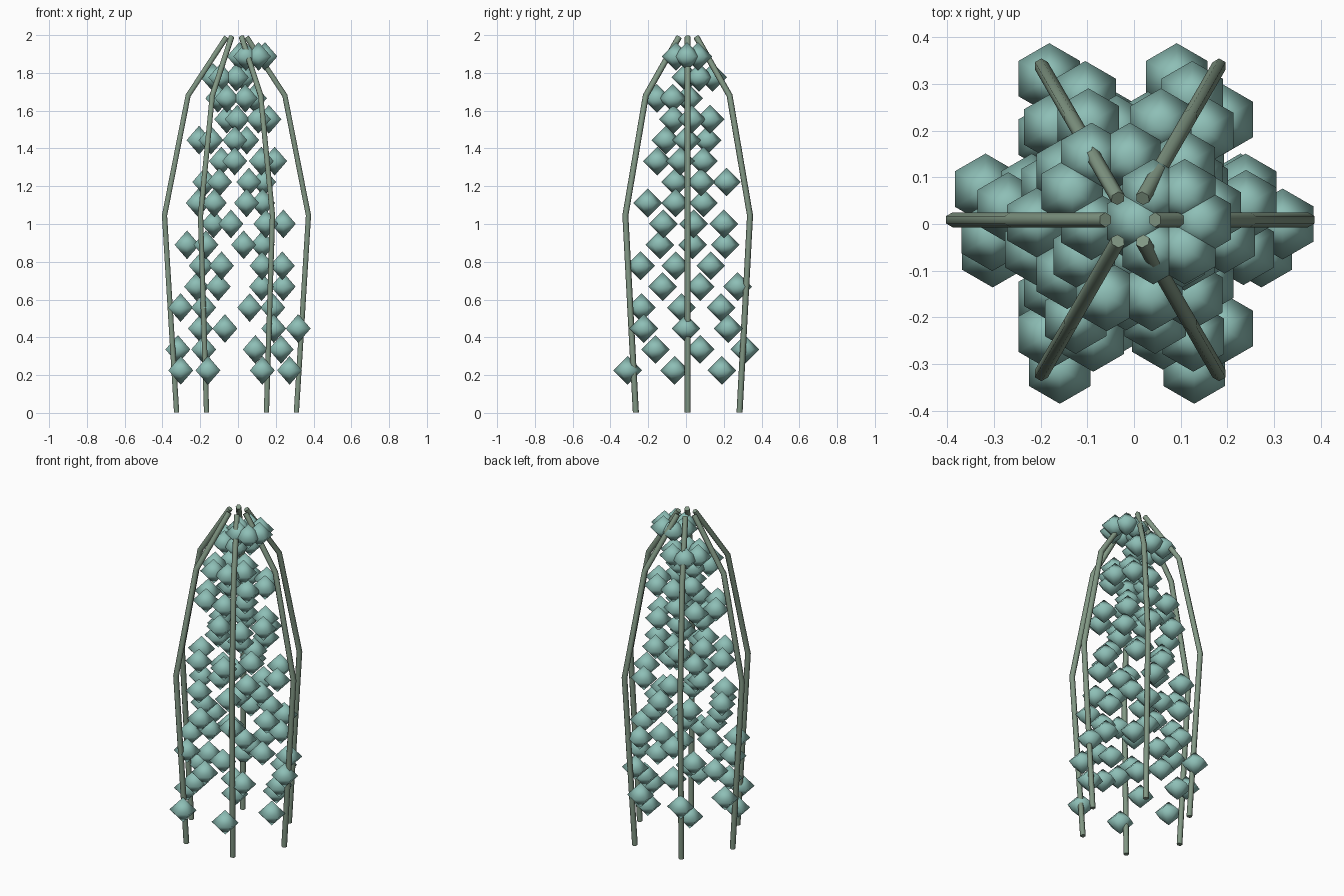
import bpy, bmesh
from math import cos, sin, radians
from mathutils import Matrix

if "Cube" in bpy.data.objects:
    bpy.data.objects.remove(bpy.data.objects["Cube"])


def material(name, rgb):
    m = bpy.data.materials.new(name)
    m.diffuse_color = (*rgb, 1)
    m.use_nodes = True
    m.node_tree.nodes["Principled BSDF"].inputs["Base Color"].default_value = m.diffuse_color
    return m


teal = material("blossom_teal", (0.27, 0.52, 0.47))
green = material("stem_green", (0.22, 0.31, 0.23))

# Arching stems: one bent profile (radius, height) repeated around the axis
CX, CY = -0.008, 0.009
PROFILE = [(0.317, 0.002), (0.381, 1.045), (0.256, 1.68), (0.053, 1.99)]
for k in range(6):
    a = radians(60 * k)
    curve = bpy.data.curves.new("stem_%d" % (k + 1), 'CURVE')
    curve.dimensions = '3D'
    curve.bevel_depth = 0.016
    curve.bevel_resolution = 1
    curve.use_fill_caps = True
    spline = curve.splines.new('POLY')
    spline.points.add(len(PROFILE) - 1)
    for p, (r, z) in zip(spline.points, PROFILE):
        p.co = (CX + r * cos(a), CY + r * sin(a), z, 1)
    curve.materials.append(green)
    stem = bpy.data.objects.new("stem_%d" % (k + 1), curve)
    bpy.context.collection.objects.link(stem)

# Hanging blossoms: rings of six that narrow upward, each ring drifting off axis
DRIFT = [(-.015, -.06), (-.045, .075), (.06, 0), (-.06, -.025),
         (.01, .075), (.02, -.055), (-.07, .035), (.055, .04),
         (-.04, -.055), (-.02, .08), (.053, -.03), (-.08, .003),
         (.052, .03), (-.01, -.07), (-.05, .07), (.075, .005)]
for i, (dx, dy) in enumerate(DRIFT):
    z = 0.225 + i * 0.1108
    r = 0.288 - i * 0.0147
    bm = bmesh.new()
    for k in range(6):
        a = radians(60 * k)
        place = Matrix.Translation((dx + r * cos(a), dy + r * sin(a), z))
        bmesh.ops.create_uvsphere(bm, u_segments=6, v_segments=2, radius=0.076,
                                  matrix=place)
    for f in bm.faces:
        f.smooth = True
    mesh = bpy.data.meshes.new("blossom_ring_%d" % (i + 1))
    bm.to_mesh(mesh)
    bm.free()
    mesh.materials.append(teal)
    ring = bpy.data.objects.new("blossom_ring_%d" % (i + 1), mesh)
    bpy.context.collection.objects.link(ring)
